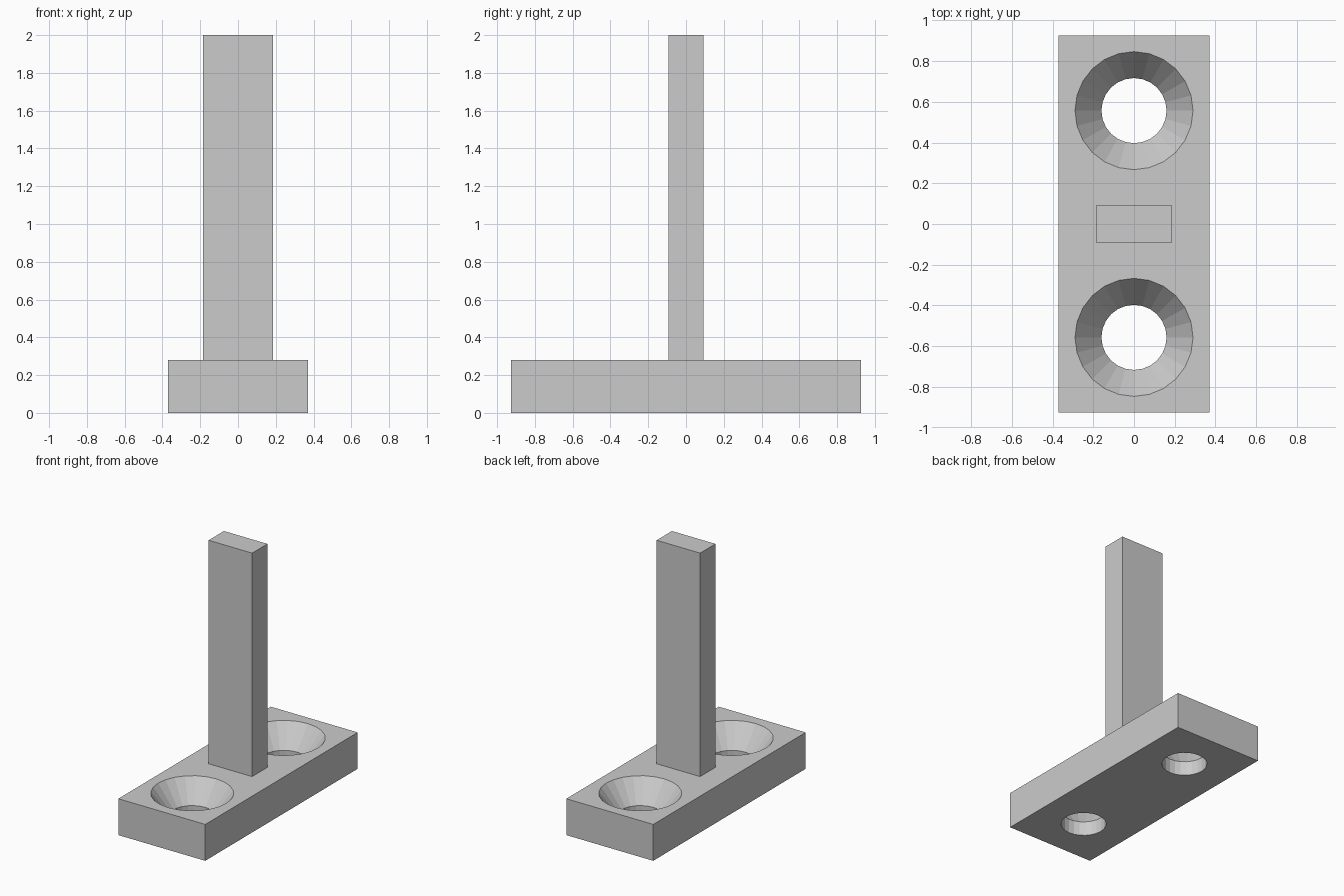
import bpy
import bmesh
from math import cos, sin, tau

cube = bpy.data.objects.get("Cube")
if cube:
    bpy.data.objects.remove(cube, do_unlink=True)

grey = bpy.data.materials.new("plain grey")
grey.use_nodes = True
colour = (0.6, 0.6, 0.6, 1)
grey.diffuse_color = colour
grey.node_tree.nodes["Principled BSDF"].inputs["Base Color"].default_value = colour

BASE_TOP = 0.28
HOLE_Y = 0.557
SIDES = 24


def make_object(name, bm):
    bmesh.ops.recalc_face_normals(bm, faces=bm.faces)
    mesh = bpy.data.meshes.new(name)
    bm.to_mesh(mesh)
    bm.free()
    mesh.materials.append(grey)
    obj = bpy.data.objects.new(name, mesh)
    bpy.context.collection.objects.link(obj)
    return obj


def box(name, width, depth, bottom, top):
    bm = bmesh.new()
    bmesh.ops.create_cube(bm, size=1)
    bmesh.ops.scale(bm, vec=(width, depth, top - bottom), verts=bm.verts)
    bmesh.ops.translate(bm, vec=(0, 0, (top + bottom) / 2), verts=bm.verts)
    return make_object(name, bm)


def lathe(name, profile, y):
    """Closed round solid from (radius, height) pairs."""
    bm = bmesh.new()
    rings = [[bm.verts.new((r * cos(tau * i / SIDES), y + r * sin(tau * i / SIDES), z))
              for i in range(SIDES)] for r, z in profile]
    for low, high in zip(rings, rings[1:]):
        for i in range(SIDES):
            j = (i + 1) % SIDES
            bm.faces.new((low[i], low[j], high[j], high[i]))
    bm.faces.new(rings[0])
    bm.faces.new(rings[-1])
    return make_object(name, bm)


# Base plate with two countersunk screw holes
base = box("base_plate", 0.74, 1.854, 0, BASE_TOP)
hole_profile = [(0.16, -0.1), (0.16, 0.11), (0.29, BASE_TOP), (0.29, 0.4)]
for side in (-1, 1):
    cutter = lathe("hole_cutter", hole_profile, side * HOLE_Y)
    cutter.hide_render = True
    cut = base.modifiers.new("screw hole", 'BOOLEAN')
    cut.operation = 'DIFFERENCE'
    cut.solver = 'EXACT'
    cut.object = cutter
    bpy.context.view_layer.objects.active = base
    bpy.ops.object.modifier_apply(modifier=cut.name)
    bpy.data.objects.remove(cutter, do_unlink=True)

# Upright post
box("upright_post", 0.37, 0.186, BASE_TOP, 2)
